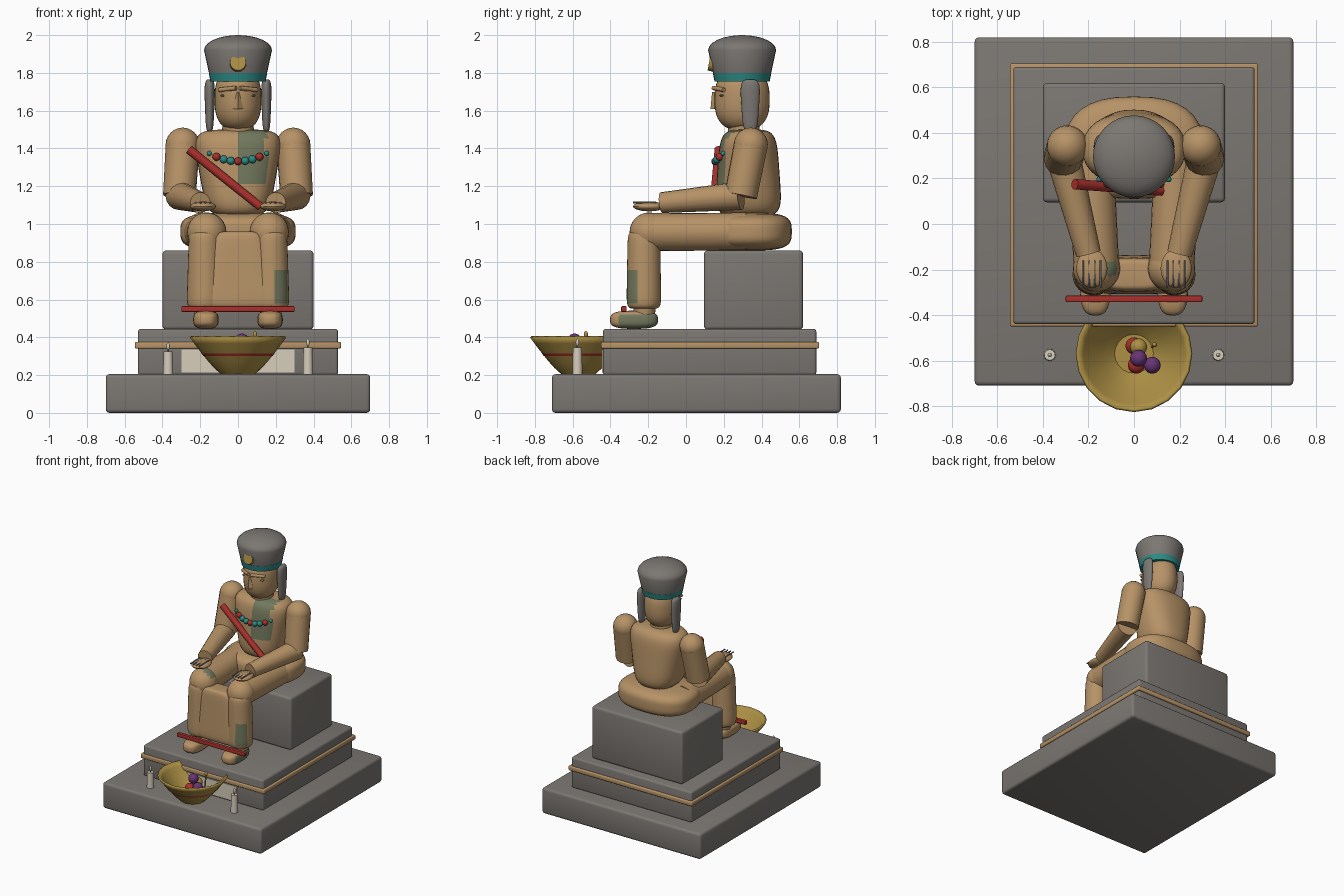
import bpy, bmesh, math
from mathutils import Vector

cube = bpy.data.objects.get("Cube")
if cube:
    bpy.data.objects.remove(cube, do_unlink=True)


def material(name, *rgb):
    mat = bpy.data.materials.new(name)
    mat.use_nodes = True
    mat.diffuse_color = (*rgb, 1)
    mat.node_tree.nodes["Principled BSDF"].inputs["Base Color"].default_value = (*rgb, 1)
    return mat


STONE = material("grey stone", .2, .185, .17)
TAN = material("tan wood", .47, .29, .135)
PATINA = material("green patina", .17, .19, .11)
RED = material("red cloth", .4, .03, .025)
TEAL = material("teal", .025, .26, .24)
GOLD = material("gold", .42, .28, .06)
CREAM = material("cream wax", .68, .61, .5)
PURPLE = material("purple fruit", .14, .035, .18)


def finish(name, bm, mat, angle=40):
    bmesh.ops.recalc_face_normals(bm, faces=bm.faces)
    mesh = bpy.data.meshes.new(name)
    bm.to_mesh(mesh)
    bm.free()
    mesh.materials.append(mat)
    mesh.shade_smooth()
    mesh.set_sharp_from_angle(angle=math.radians(angle))
    obj = bpy.data.objects.new(name, mesh)
    bpy.context.collection.objects.link(obj)
    return obj


def box(name, half_width, depth, height, mat, bevel=0):
    """Block centred across the model; depth and height are (low, high) ranges."""
    bm = bmesh.new()
    bmesh.ops.create_cube(bm, size=2)
    for vert in bm.verts:
        vert.co.x *= half_width
        vert.co.y = depth[vert.co.y > 0]
        vert.co.z = height[vert.co.z > 0]
    if bevel:
        bmesh.ops.bevel(bm, geom=bm.edges[:], offset=bevel, segments=3, profile=.5, affect='EDGES')
    return finish(name, bm, mat)


def signed_power(value, exponent):
    return math.copysign(abs(value) ** exponent, value)


def loft(name, centre, rings, mat, segments=32, plan=2, closed_top=True, closed_base=True):
    """Stacked super-ellipses around a centre; each ring is (z, x radius, y radius)."""
    bm = bmesh.new()
    rows = []
    for z, rx, ry in rings:
        row = []
        for i in range(segments):
            turn = math.tau * i / segments
            x = centre[0] + rx * signed_power(math.cos(turn), 2 / plan)
            y = centre[1] + ry * signed_power(math.sin(turn), 2 / plan)
            row.append(bm.verts.new((x, y, z)))
        rows.append(row)
    for low, high in zip(rows, rows[1:]):
        for i in range(segments):
            bm.faces.new((low[i - 1], low[i], high[i], high[i - 1]))
    if closed_base:
        bm.faces.new(rows[0])
    if closed_top:
        bm.faces.new(rows[-1])
    return finish(name, bm, mat)


def blob(name, centre, radii, mat, plan=2, side=2, taper=(0, 0), rows=24):
    """Rounded body: plan and side set its squareness, taper widens it upwards."""
    rings = []
    for i in range(rows + 1):
        up = .998 * math.sin(math.pi * (i / rows - .5))
        size = (1 - abs(up) ** side) ** (1 / side)
        rings.append((centre[2] + radii[2] * up,
                      radii[0] * size * (1 + taper[0] * up),
                      radii[1] * size * (1 + taper[1] * up)))
    return loft(name, centre, rings, mat, plan=plan)


def ball(name, centre, radius, mat):
    return blob(name, centre, (radius, radius, radius), mat, rows=12)


def rod(name, start, end, start_radius, end_radius, mat, segments=16):
    start, end = Vector(start), Vector(end)
    axis = end - start
    bm = bmesh.new()
    bmesh.ops.create_cone(bm, cap_ends=True, segments=segments, radius1=start_radius,
                          radius2=end_radius, depth=axis.length)
    matrix = axis.to_track_quat('Z', 'Y').to_matrix().to_4x4()
    matrix.translation = (start + end) / 2
    bm.transform(matrix)
    return finish(name, bm, mat, angle=50)


def paint(obj, mat, rule):
    obj.data.materials.append(mat)
    for face in obj.data.polygons:
        if rule(face.center):
            face.material_index = 1


# Stepped plinth and seat
box("plinth_base", .7, (-.71, .82), (0, .205), STONE, bevel=.02)
box("plinth_step", .53, (-.44, .69), (.2, .445), STONE, bevel=.015)
box("plinth_band", .545, (-.45, .705), (.34, .376), TAN, bevel=.008)
box("seat_block", .4, (.095, .62), (.44, .86), STONE, bevel=.02)
box("front_plaque", .3, (-.446, -.438), (.215, .335), CREAM)

# Hips and torso
blob("hips", (0, .335, .96), (.305, .225, .1), TAN, plan=2.5, side=3.5)
torso = blob("torso", (0, .33, 1.27), (.205, .165, .23), TAN, plan=2.4, side=5, taper=(.2, -.1))
paint(torso, PATINA, lambda c: c.z > 1.21 and 0 < c.x < .15 and c.y < .3)

# Head and headdress
HEAD = Vector((0, .297, 1.66))
rod("neck", (0, .31, 1.44), HEAD, .085, .08, TAN)
blob("head", HEAD, (.124, .146, .165), TAN, side=2.6)
loft("hat_band", HEAD, [(1.755, .146, .146), (1.8, .155, .155)], TEAL)
dome = [(1.92 + .08 * math.sin(t / 4), .18 * math.cos(t / 4), .18 * math.cos(t / 4)) for t in range(7)]
loft("hat", HEAD, [(1.8, .154, .154)] + dome, STONE)
rod("hat_emblem", (0, .15, 1.85), (0, .122, 1.855), .045, .042, GOLD)
loft("nose", (0, .15), [(1.61, .028, .02), (1.7, .006, .012)], TAN, segments=4)

# Face details, arms, legs and candles on both sides
for side, s in (("left", 1), ("right", -1)):
    rod(side + "_brow", (s * .1, .2, 1.71), (s * .01, .145, 1.72), .012, .012, TAN, segments=8)
    blob(side + "_eye", (s * .08, .19, 1.68), (.014, .012, .006), STONE, rows=8)
    blob(side + "_hair_lappet", (s * .15, .34, 1.625), (.025, .047, .14), STONE, side=4, taper=(.2, .2))

    shoulder = Vector((s * .293, .343, 1.42))
    elbow = Vector((s * .31, .29, 1.15))
    wrist = Vector((s * .2, -.13, 1.113))
    palm = Vector((s * .185, -.195, 1.093))
    ball(side + "_shoulder", shoulder, .09, TAN)
    rod(side + "_upper_arm", shoulder, elbow, .09, .087, TAN)
    rod(side + "_forearm", elbow, wrist, .076, .055, TAN)
    blob(side + "_hand", palm, (.068, .085, .026), TAN, rows=12)
    for i, finger in enumerate(("index", "middle", "ring", "little")):
        knuckle = palm + Vector((s * .026 * (i - 1.5), .035, .02))
        rod(f"{side}_{finger}_finger", knuckle, knuckle - Vector((0, .12, 0)), .006, .005, STONE, segments=6)

    hip = Vector((s * .19, .32, .96))
    knee = Vector((s * .165, -.195, .957))
    rod(side + "_thigh", hip, knee, .1, .1, TAN, segments=24)
    kneecap = ball(side + "_knee", knee, .104, TAN)
    shin = blob(side + "_shin", (s * .176, -.223, .757), (.09, .089, .205), TAN, side=9, taper=(-.07, -.04))
    foot = blob(side + "_foot", (s * .17, -.275, .493), (.067, .127, .048), TAN, plan=2.8, side=3)
    rod(side + "_ankle", (s * .172, -.22, .5), (s * .175, -.22, .58), .055, .06, TAN)
    if s > 0:
        paint(shin, PATINA, lambda c: .58 < c.z < .75 and c.x > .2 and -.31 < c.y < -.25)
        paint(foot, PATINA, lambda c: c.y > -.35 and c.x > .17 and c.z < .52)
    else:
        paint(kneecap, PATINA, lambda c: c.z > 1 and c.x > -.165 and c.y > -.23)

    # Candle beside the bowl
    base = Vector((s * .37, -.575, .2))
    top = base + Vector((0, 0, .135 + s * .01))
    flame = top + Vector((0, 0, .028))
    rod(side + "_candle", base, top, .027, .024, CREAM)
    rod(side + "_candle_wick", top, flame, .004, .004, STONE, segments=6)
    blob(side + "_candle_flame", flame, (.009, .009, .02), CREAM, rows=8)

# Robe panel between the shins, with hem
blob("robe_panel", (0, -.222, .757), (.185, .08, .203), TAN, plan=4, side=9, taper=(-.3, -.1))
box("robe_hem", .3, (-.343, -.315), (.535, .565), RED, bevel=.005)

# Sash and bead necklace
rod("sash", (-.26, .175, 1.395), (.12, .145, 1.09), .024, .022, RED, segments=10)
for i in range(-4, 5):
    x = .038 * i
    sag = 1.8 * x * x
    ball(f"necklace_bead_{i + 5}", (x, .155 + sag, 1.332 + sag),
         .013 if abs(i) == 4 else .021, TEAL if i % 3 else RED)

# Offering bowl with a thin wall and a painted stripe
BOWL = Vector((0, -.57, .205))


def bowl_ring(rise, extra=0):
    radius = .09 + .166 * rise ** .85 + extra
    return BOWL.z + .195 * rise, radius, radius


bowl = loft("offering_bowl", BOWL, [bowl_ring(i / 6) for i in range(7)], GOLD,
            segments=20, closed_top=False)
wall = bowl.modifiers.new("wall", 'SOLIDIFY')
wall.thickness = .012
loft("bowl_stripe", BOWL, [bowl_ring(.5, .002), bowl_ring(.56, .002)], RED,
     segments=20, closed_top=False, closed_base=False)

# Fruit and incense in the bowl
for name, offset, mat in (("front_plum", (.02, -.02, .178), PURPLE), ("side_plum", (.08, -.05, .135), PURPLE),
                          ("back_apple", (0, .035, .1), RED), ("front_apple", (.01, -.05, .11), RED),
                          ("pear", (.02, .03, .13), GOLD)):
    ball(name, BOWL + Vector(offset), .037, mat)
tip = BOWL + Vector((.09, .04, .21))
rod("incense_stem", tip - Vector((.01, .01, .16)), tip, .006, .005, GOLD, segments=6)
blob("incense_tip", tip, (.011, .011, .018), GOLD, rows=8)
